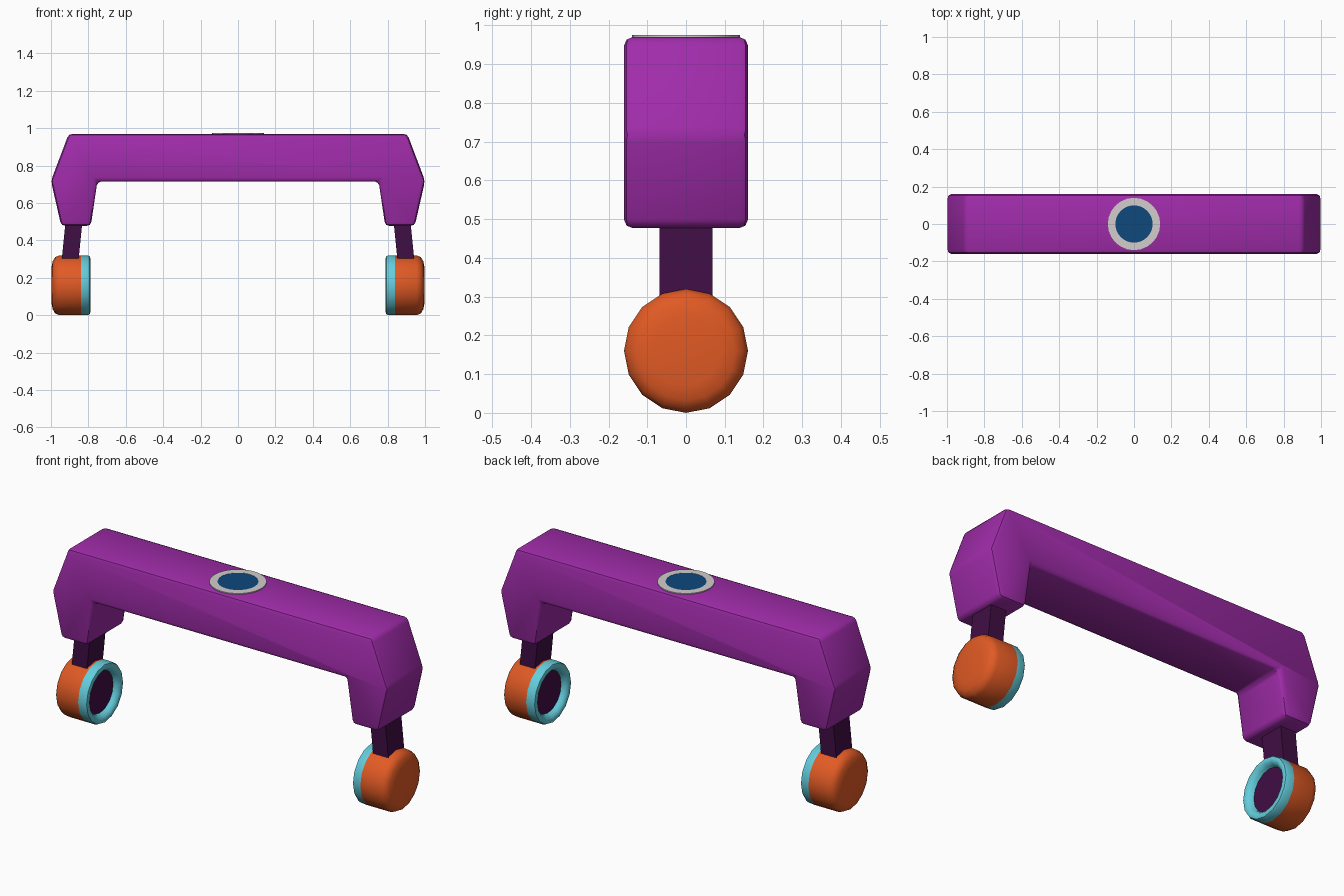
import bpy, bmesh, math

if "Cube" in bpy.data.objects:
    bpy.data.objects.remove(bpy.data.objects["Cube"])


def material(name, rgb):
    m = bpy.data.materials.new(name)
    m.diffuse_color = (*rgb, 1)
    m.use_nodes = True
    m.node_tree.nodes["Principled BSDF"].inputs["Base Color"].default_value = m.diffuse_color
    return m


PURPLE = material("purple", (0.352, 0.025, 0.402))
DARK = material("dark purple", (0.051, 0.0044, 0.058))
ORANGE = material("orange", (0.753, 0.102, 0.018))
CYAN = material("cyan", (0.127, 0.610, 0.716))
BLUE = material("deep blue", (0.0044, 0.065, 0.202))
GREY = material("light grey", (0.645, 0.610, 0.610))


def finish(bm, name, mat, bevel=0.0, smooth=40):
    bmesh.ops.recalc_face_normals(bm, faces=bm.faces)
    me = bpy.data.meshes.new(name)
    bm.to_mesh(me)
    bm.free()
    ob = bpy.data.objects.new(name, me)
    bpy.context.collection.objects.link(ob)
    me.materials.append(mat)
    if bevel:
        b = ob.modifiers.new("bevel", "BEVEL")
        b.width, b.segments = bevel, 2
        b.limit_method, b.angle_limit = "ANGLE", math.radians(25)
    bpy.ops.object.select_all(action="DESELECT")
    ob.select_set(True)
    bpy.context.view_layer.objects.active = ob
    if bevel:
        bpy.ops.object.modifier_apply(modifier="bevel")
    if smooth:
        bpy.ops.object.shade_smooth_by_angle(angle=math.radians(smooth))
    return ob


def prism(name, pts, half, mat, bevel=0.0, smooth=40):
    """Extrude an x-z profile along y."""
    bm = bmesh.new()
    a = [bm.verts.new((x, -half, z)) for x, z in pts]
    b = [bm.verts.new((x, half, z)) for x, z in pts]
    bm.faces.new(a)
    bm.faces.new(b[::-1])
    for i in range(len(pts)):
        j = (i + 1) % len(pts)
        bm.faces.new((a[i], a[j], b[j], b[i]))
    return finish(bm, name, mat, bevel, smooth)


def lathe(name, prof, axis, centre, mat, side=1, closed=False, n=16):
    """Spin (along, radius) points round the x or z axis."""
    bm = bmesh.new()
    rings = []
    for h, r in prof:
        ring = []
        for k in range(n):
            t = 2 * math.pi * k / n
            u, v = r * math.cos(t), r * math.sin(t)
            ring.append(bm.verts.new((h * side, u, v + centre) if axis == "x" else (u, v, h + centre)))
        rings.append(ring)
    pairs = list(zip(rings, rings[1:]))
    if closed:
        pairs.append((rings[-1], rings[0]))
    for p, q in pairs:
        for k in range(n):
            j = (k + 1) % n
            bm.faces.new((p[k], p[j], q[j], q[k]))
    if not closed:
        bm.faces.new(rings[0])
        bm.faces.new(rings[-1])
    return finish(bm, name, mat)


# Headband-like arch
half = [(0.905, 0.97), (1.0, 0.718), (0.945, 0.477), (0.787, 0.477), (0.752, 0.715)]
prism("arch_frame", half + [(-x, z) for x, z in reversed(half)], 0.16, PURPLE, 0.022)

# Round badge on top
lathe("top_ring", [(0, 0.14), (0.005, 0.14), (0.005, 0.1), (0, 0.1)], "z", 0.97, GREY, closed=True, n=24)
lathe("top_disc", [(0, 0.102), (0.004, 0.102)], "z", 0.97, BLUE)

# Struts, round cups and padded rings on each side
for s, tag in ((-1, "left"), (1, "right")):
    prism(tag + "_strut", [(s * x, z) for x, z in
          ((0.83, 0.52), (0.92, 0.52), (0.946, 0.26), (0.856, 0.26))], 0.068, DARK, smooth=0)
    lathe(tag + "_cup", [(0.84, 0.16), (0.955, 0.16), (0.978, 0.15), (0.991, 0.128),
                         (0.998, 0.09)], "x", 0.16, ORANGE, s)
    lathe(tag + "_pad", [(0.84, 0.16), (0.803, 0.16), (0.793, 0.155), (0.789, 0.143), (0.793, 0.13),
                         (0.806, 0.117), (0.84, 0.108)], "x", 0.16, CYAN, s, closed=True)
    lathe(tag + "_inner_disc", [(0.822, 0.113), (0.838, 0.113)], "x", 0.16, DARK, s)
